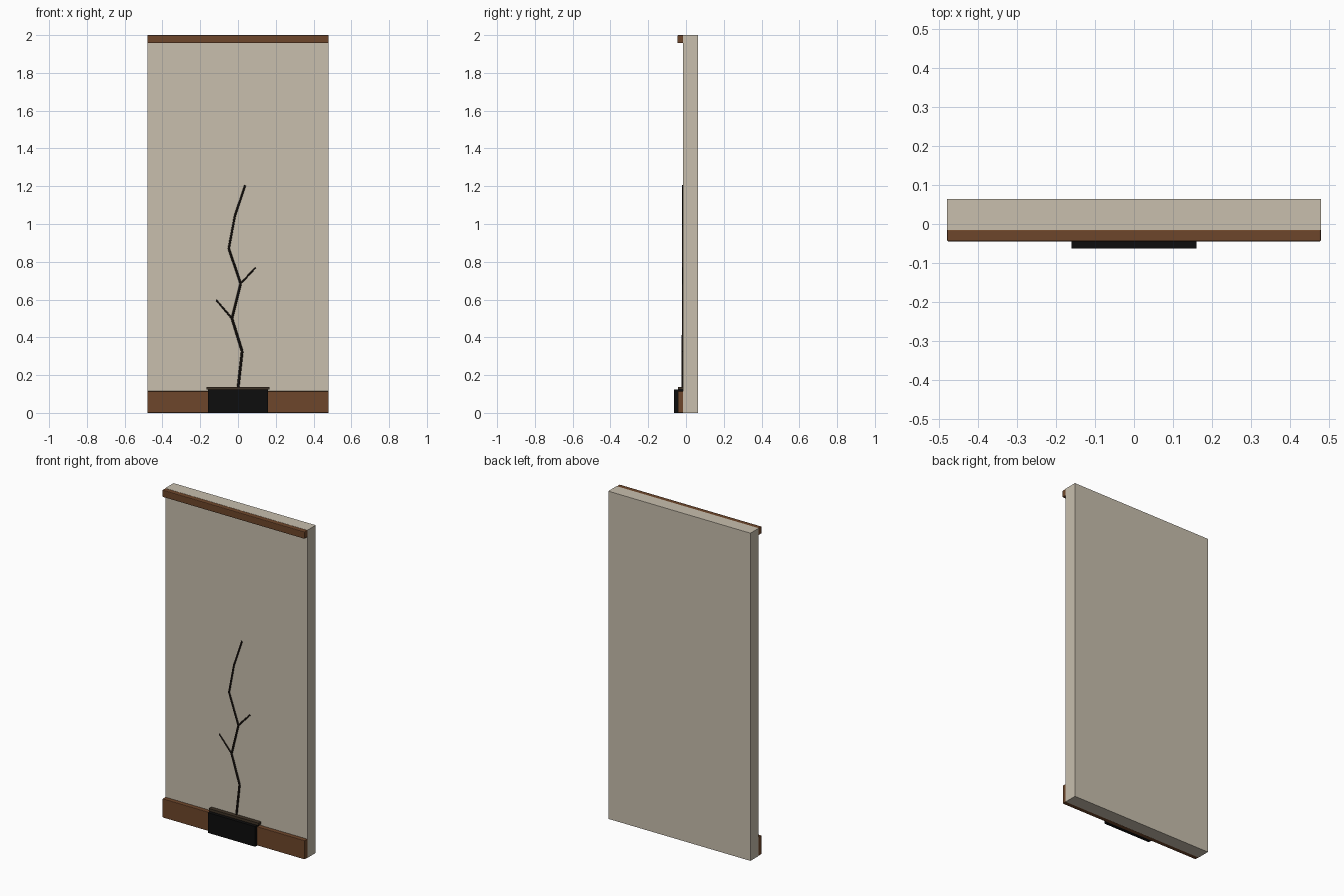
import bpy, bmesh
from mathutils import Vector

if "Cube" in bpy.data.objects:
    bpy.data.objects.remove(bpy.data.objects["Cube"])


def material(name, rgb):
    m = bpy.data.materials.new(name)
    m.diffuse_color = (*rgb, 1)
    m.use_nodes = True
    m.node_tree.nodes["Principled BSDF"].inputs["Base Color"].default_value = m.diffuse_color
    return m


PLASTER = material("plaster beige", (0.58, 0.52, 0.42))
WOOD = material("brown wood", (0.155, 0.062, 0.024))
BLACK = material("black pot", (0.004, 0.004, 0.004))
SOIL = material("dark soil", (0.048, 0.032, 0.019))
BARK = material("dark bark", (0.016, 0.011, 0.008))


def finish(bm, name, mat):
    me = bpy.data.meshes.new(name)
    bm.to_mesh(me)
    bm.free()
    me.materials.append(mat)
    ob = bpy.data.objects.new(name, me)
    bpy.context.collection.objects.link(ob)
    return ob


def box(name, lo, hi, mat, bevel=0):
    lo, hi = Vector(lo), Vector(hi)
    bm = bmesh.new()
    bmesh.ops.create_cube(bm, size=1)
    bmesh.ops.scale(bm, vec=hi - lo, verts=bm.verts)
    bmesh.ops.translate(bm, vec=(lo + hi) / 2, verts=bm.verts)
    ob = finish(bm, name, mat)
    if bevel:
        mod = ob.modifiers.new("edge_bevel", 'BEVEL')
        mod.width = bevel
        mod.segments = 2
    return ob


FACE = -0.016  # front face of the wall

# wall panel
box("wall_panel", (-0.48, FACE, 0), (0.48, 0.064, 2), PLASTER)
# wooden top rail and baseboard
box("top_rail", (-0.48, -0.045, 1.957), (0.48, FACE + 0.002, 2), WOOD, 0.004)
box("baseboard", (-0.48, -0.043, 0), (0.48, FACE + 0.002, 0.115), WOOD, 0.003)
# planter and its thin top
box("planter", (-0.16, -0.063, 0), (0.16, FACE + 0.001, 0.123), BLACK)
box("planter_top", (-0.168, -0.042, 0.123), (0.168, FACE + 0.001, 0.138), SOIL)


def branch(name, pts, r0, r1):
    """Tapered 8-sided rod following points in the wall plane."""
    bm = bmesh.new()
    n = len(pts) - 1
    rad = lambda i: r0 + (r1 - r0) * i / n
    for i in range(n):
        a, b = (Vector((x, FACE, z)) for x, z in pts[i:i + 2])
        rod = bmesh.ops.create_cone(bm, cap_ends=True, segments=8, radius1=rad(i),
                                    radius2=rad(i + 1), depth=(b - a).length)["verts"]
        rot = (b - a).to_track_quat('Z', 'Y').to_matrix()
        bmesh.ops.rotate(bm, cent=(0, 0, 0), matrix=rot, verts=rod)
        bmesh.ops.translate(bm, vec=(a + b) / 2, verts=rod)
    return finish(bm, name, BARK)


# bare stem and its two twigs
branch("stem", [(0, 0.13), (0.022, 0.325), (-0.032, 0.5), (0.014, 0.685),
                (-0.049, 0.87), (-0.016, 1.045), (0.038, 1.205)], 0.007, 0.005)
branch("left_twig", [(-0.032, 0.5), (-0.115, 0.597)], 0.005, 0.004)
branch("right_twig", [(0.014, 0.685), (0.094, 0.77)], 0.005, 0.004)
